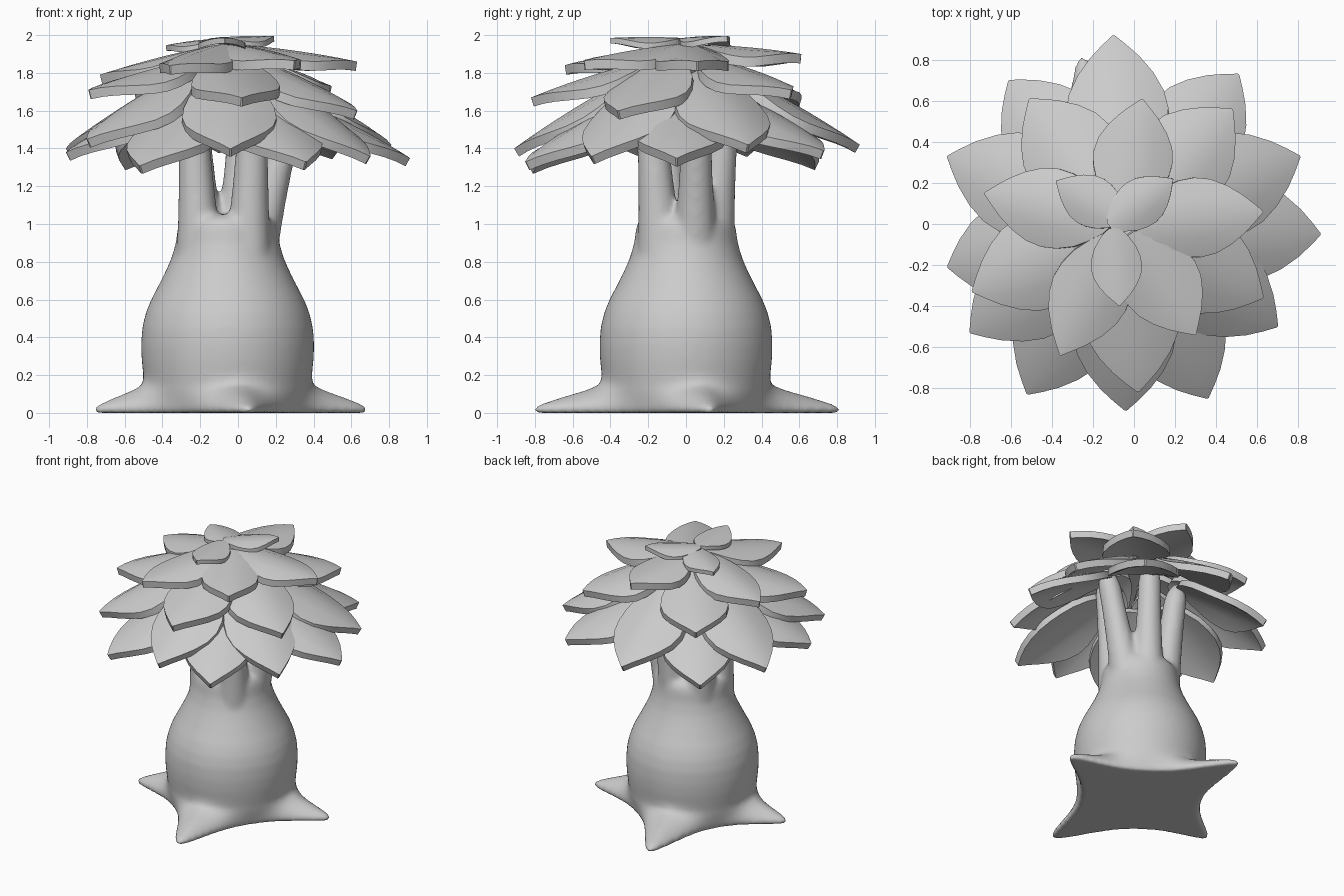
import bpy, bmesh, math
from mathutils import Vector

if "Cube" in bpy.data.objects:
    bpy.data.objects.remove(bpy.data.objects["Cube"])

CX = -0.055


def make_object(name, bm):
    bmesh.ops.recalc_face_normals(bm, faces=bm.faces)
    me = bpy.data.meshes.new(name)
    bm.to_mesh(me)
    bm.free()
    ob = bpy.data.objects.new(name, me)
    bpy.context.collection.objects.link(ob)
    return ob


def loft(bm, rings):
    """Skin closed rings of points and cap both ends."""
    loops = [[bm.verts.new(p) for p in ring] for ring in rings]
    n = len(loops[0])
    for a, b in zip(loops, loops[1:]):
        for i in range(n):
            bm.faces.new((a[i], a[(i + 1) % n], b[(i + 1) % n], b[i]))
    bm.faces.new(loops[0][::-1])
    bm.faces.new(loops[-1])


# Trunk: bulging body with four pointed roots
roots = [(10, 0.76), (104, 0.85), (190, 0.725), (278, 0.825)]
profile = [  # height, body radius, share of root length
    (0, .385, .96), (.02, .39, 1), (.04, .395, .94), (.08, .412, .64), (.12, .43, .27),
    (.15, .437, .06), (.2, .446, 0), (.28, .455, 0), (.36, .458, 0), (.45, .452, 0),
    (.53, .433, 0), (.6, .405, 0), (.67, .368, 0), (.75, .328, 0), (.82, .297, 0),
    (.9, .274, 0), (.98, .264, 0), (1.02, .25, 0), (1.05, .2, 0)]


def trunk_ring(z, r, share, n=160):
    pts = []
    for i in range(n):
        a = 2 * math.pi * i / n
        ext = 0
        for deg, length in roots:
            d = abs((a - math.radians(deg) + math.pi) % (2 * math.pi) - math.pi)
            ext += (length - r) * math.exp(-(math.hypot(d, .05) - .05) / 0.23)
        rr = r + ext * share
        pts.append((CX + rr * math.cos(a), rr * math.sin(a), z))
    return pts


bm = bmesh.new()
loft(bm, [trunk_ring(*p) for p in profile])

# Branches: five stems rising from the neck, leaning outward
stems = [  # base x, y, top x, y, z
    (-.20, -.08, -.25, -.12, 1.78), (.05, -.13, .09, -.2, 1.8),
    (.075, .045, .30, .06, 1.68), (-.01, .13, .04, .22, 1.75), (-.18, .08, -.24, .18, 1.7)]
for x0, y0, x1, y1, z1 in stems:
    rings = []
    for k in range(15):
        t = k / 14
        r = (.078 + .05 * (1 - t) ** 2) * (1 if k < 13 else (.85, .4)[k - 13])
        cx, cy = x0 + (x1 - x0) * t, y0 + (y1 - y0) * t
        z = .8 + (z1 - .8) * t
        rings.append([(cx + r * math.cos(j * math.pi / 10),
                       cy + r * math.sin(j * math.pi / 10), z) for j in range(20)])
    loft(bm, rings)
trunk = make_object("trunk", bm)
rm = trunk.modifiers.new("blend", 'REMESH')
rm.mode = 'VOXEL'
rm.voxel_size = 0.016
rm.use_smooth_shade = True
sm = trunk.modifiers.new("soften", 'SMOOTH')
sm.factor = 0.5
sm.iterations = 12

# Leaves: thick pointed petals, arched along and across
outline = [(0, .15), (.04, .34), (.12, .56), (.25, .82), (.38, .96), (.5, 1), (.62, .93),
           (.74, .74), (.85, .48), (.93, .24), (1, .02)]


def leaf(name, base, tip, width, sag, thick=.05):
    base, tip = Vector(base), Vector(tip)
    d = tip - base
    side = Vector((-d.y, d.x, 0)).normalized()
    up = d.normalized().cross(side)
    bm = bmesh.new()
    rows = []
    for t, w in outline:
        c = base + d * t + up * sag * 4 * t * (1 - t)
        rows.append([bm.verts.new(c + side * s * w * width / 2
                                  - up * .13 * width * (s * w) ** 2)
                     for s in (-1, -.5, 0, .5, 1)])
    top = []
    for a, b in zip(rows, rows[1:]):
        for i in range(4):
            top.append(bm.faces.new((a[i], b[i], b[i + 1], a[i + 1])))
    # thickness is added below the top surface
    ext = bmesh.ops.extrude_face_region(bm, geom=top, use_keep_orig=True)
    for v in ext["geom"]:
        if isinstance(v, bmesh.types.BMVert):
            v.co -= up * thick
    ob = make_object(name, bm)
    bpy.context.view_layer.objects.active = ob
    ob.select_set(True)
    bpy.ops.object.shade_smooth_by_angle(angle=math.radians(35))
    ob.select_set(False)


# Crown tiers: base radius, base height, width, sag, tips (top surface)
tiers = {
    "middle_leaf": (.06, 1.95, .39, .01, [
        (.63, .06, 1.86), (.04, .61, 1.90), (-.73, .15, 1.79), (-.36, -.64, 1.84),
        (.30, -.54, 1.865)]),
    "upper_leaf": (.15, 1.88, .47, .015, [
        (.02, -.82, 1.67), (.63, -.36, 1.60), (.48, .56, 1.71), (-.51, .61, 1.67),
        (-.79, -.33, 1.71)]),
    "lower_leaf": (.24, 1.81, .5, .015, [
        (.70, -.50, 1.36), (-.04, -.91, 1.40), (-.80, -.53, 1.45),
        (-.91, .33, 1.40), (-.10, .92, 1.42), (.81, .33, 1.42)]),
    "bottom_leaf": (.29, 1.69, .49, .02, [
        (.91, -.05, 1.35), (.36, -.85, 1.33), (-.52, -.83, 1.31), (-.91, -.21, 1.38),
        (-.61, .70, 1.33), (.51, .73, 1.39)]),
}
for name, (br, bz, width, sag, tips) in tiers.items():
    for i, tip in enumerate(tips):
        v = Vector((tip[0] - CX, tip[1], 0)).normalized() * br
        leaf(f"{name}_{i + 1}", (CX + v.x, v.y, bz), tip, width, sag)

# Small top leaves
leaf("top_leaf_1", (-.1, -.02, 1.985), (-.07, -.40, 1.985), .25, .005, .03)
leaf("top_leaf_2", (-.12, -.01, 1.985), (.19, .22, 1.995), .24, .005, .03)
leaf("top_leaf_3", (-.05, .02, 1.98), (-.38, .21, 1.945), .25, .01, .03)
